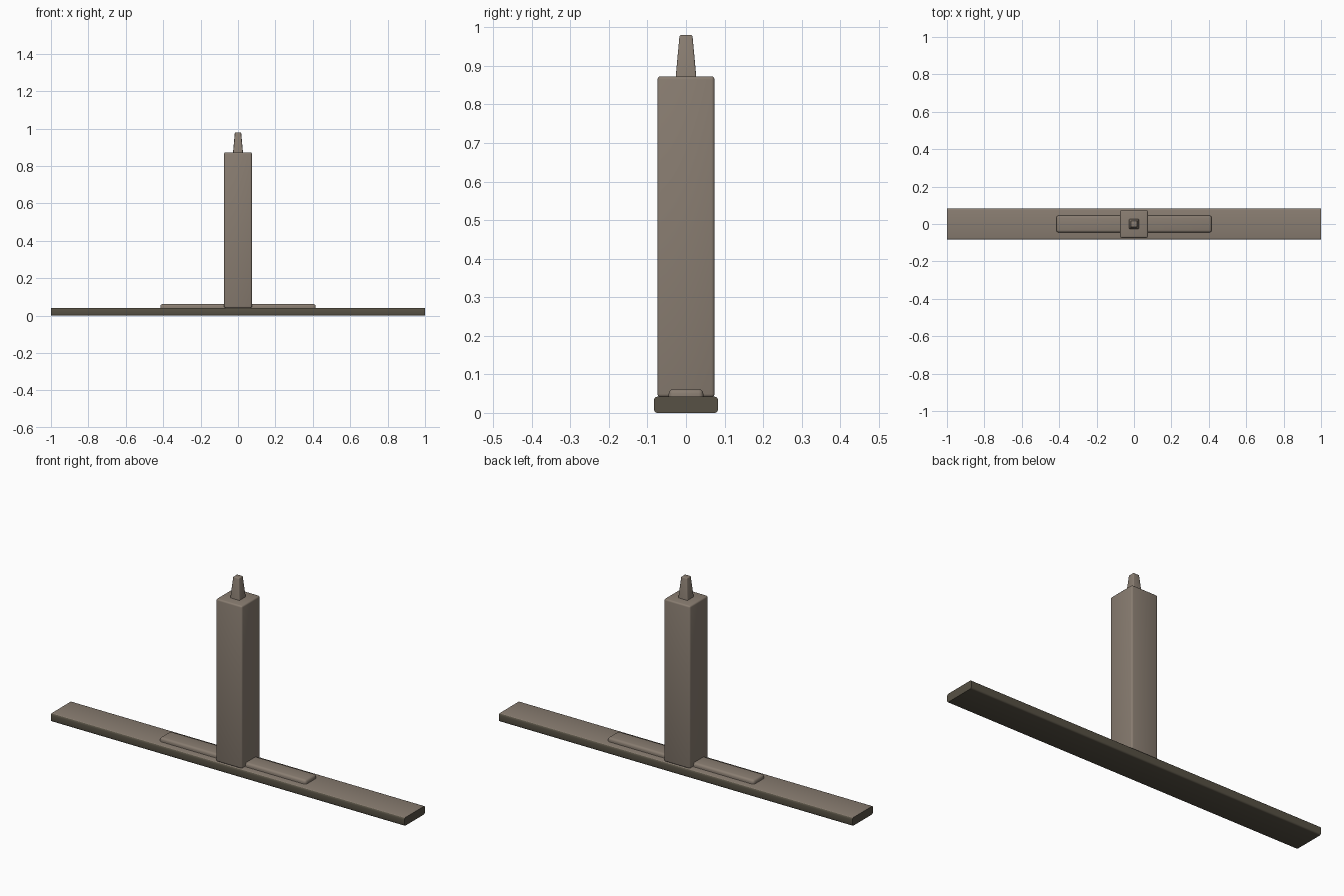
import bpy, bmesh

if "Cube" in bpy.data.objects:
    bpy.data.objects.remove(bpy.data.objects["Cube"])

def material(name, rgb):
    m = bpy.data.materials.new(name)
    m.diffuse_color = (*rgb, 1)
    m.use_nodes = True
    m.node_tree.nodes["Principled BSDF"].inputs["Base Color"].default_value = m.diffuse_color
    return m

BROWN = material("warm grey brown", (0.25, 0.205, 0.165))
DARK = material("dark olive", (0.095, 0.082, 0.058))

def block(name, hx, hy, z0, z1, bevel, pick, taper=1.0):
    """Box with half sizes hx, hy; bevels the edges chosen by pick(edge)."""
    bm = bmesh.new()
    bmesh.ops.create_cube(bm, size=2)
    for v in bm.verts:
        k = taper if v.co.z > 0 else 1
        v.co = (v.co.x * hx * k, v.co.y * hy * k, z1 if v.co.z > 0 else z0)
    edges = [e for e in bm.edges if pick(e)]
    if edges:
        bmesh.ops.bevel(bm, geom=edges, offset=bevel, segments=3, profile=0.5, affect='EDGES')
    me = bpy.data.meshes.new(name)
    bm.to_mesh(me)
    bm.free()
    ob = bpy.data.objects.new(name, me)
    bpy.context.collection.objects.link(ob)
    me.materials.append(BROWN)
    me.materials.append(DARK)
    bpy.context.view_layer.objects.active = ob
    ob.select_set(True)
    bpy.ops.object.shade_smooth_by_angle(angle=0.7)
    ob.select_set(False)
    return ob

def along_x(e):
    return abs(e.verts[0].co.x - e.verts[1].co.x) > 0.1

def every(e):
    return True

def not_bottom(z):
    return lambda e: max(v.co.z for v in e.verts) > z

# Long base plank: brown top, dark sides, ends and underside
base = block("base_plank", 1.0, 0.083, 0.004, 0.042, 0.008, along_x)
for v in base.data.vertices:
    v.co.z = (v.co.z - 0.004) * 0.042 / 0.038
for p in base.data.polygons:
    p.material_index = 0 if p.normal.z > 0.8 else 1

# Thin raised strip through the foot of the post
block("raised_strip", 0.415, 0.045, 0.04, 0.062, 0.012, not_bottom(0.05))

# Upright post and its tapered tip
block("post", 0.074, 0.074, 0.041, 0.873, 0.008, every)
block("tapered_tip", 0.027, 0.027, 0.868, 0.98, 0.004, not_bottom(0.9), taper=0.62)
